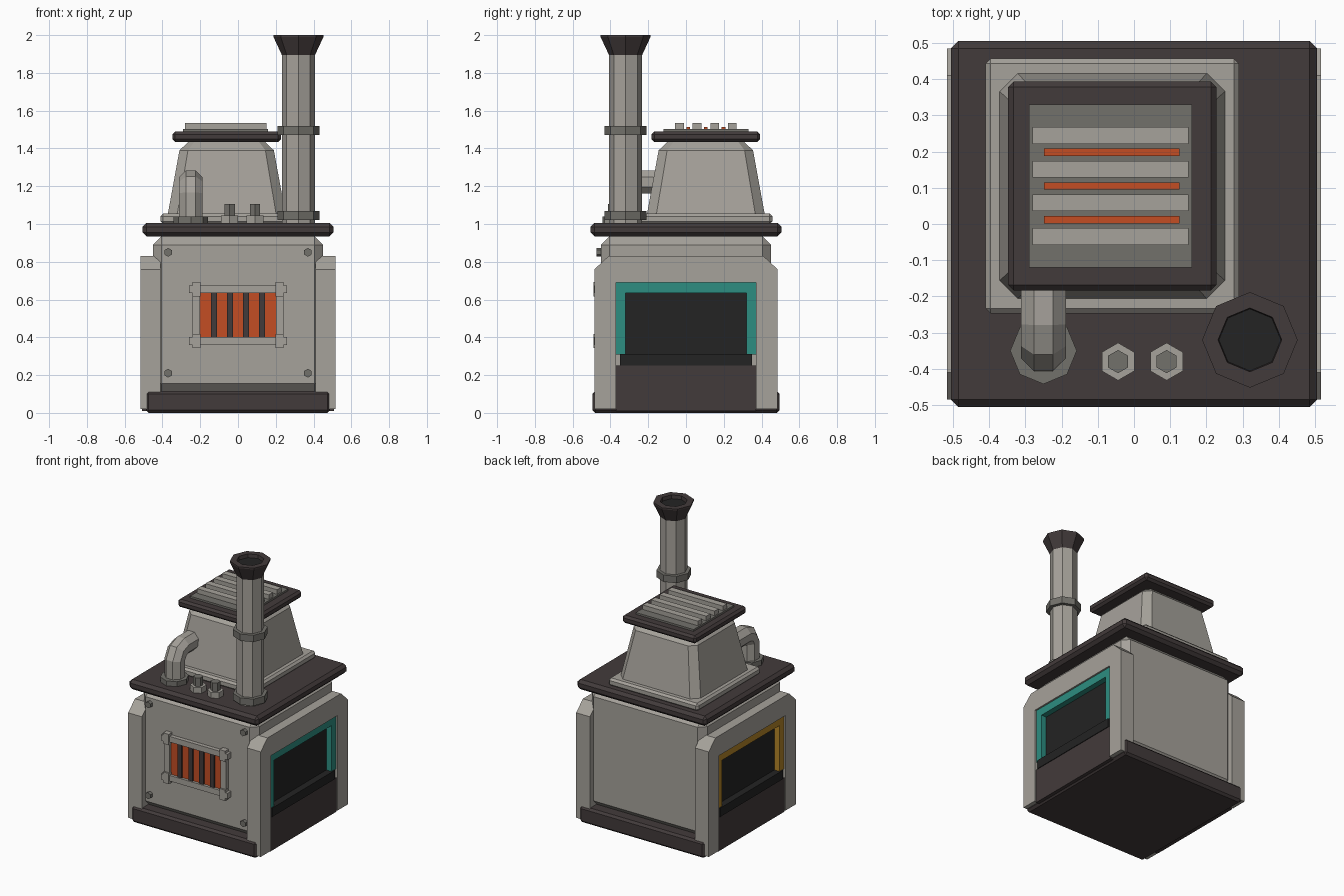
import bpy, bmesh
from math import pi, cos, sin, atan2

old = bpy.data.objects.get("Cube")
if old:
    bpy.data.objects.remove(old, do_unlink=True)


def material(name, r, g, b):
    m = bpy.data.materials.new(name)
    m.use_nodes = True
    m.diffuse_color = (r, g, b, 1)
    m.node_tree.nodes["Principled BSDF"].inputs["Base Color"].default_value = (r, g, b, 1)
    return m


PALE = material("pale_grey", .38, .36, .325)
MID = material("mid_grey", .17, .165, .148)
BROWN = material("dark_brown", .055, .043, .043)
BLACK = material("soot_black", .017, .017, .017)
ORANGE = material("glowing_orange", .55, .075, .017)
TEAL = material("teal", .026, .27, .22)
YELLOW = material("mustard_yellow", .45, .23, .02)


def finish(name, bm, mat, bevel=0):
    bmesh.ops.recalc_face_normals(bm, faces=bm.faces)
    me = bpy.data.meshes.new(name)
    bm.to_mesh(me)
    bm.free()
    me.materials.append(mat)
    ob = bpy.data.objects.new(name, me)
    bpy.context.collection.objects.link(ob)
    if bevel:
        mod = ob.modifiers.new("Bevel", 'BEVEL')
        mod.width = bevel
        mod.segments = 1
    return ob


def box(name, mat, x, y, z, bevel=0):
    """Box from (min, max) ranges."""
    bm = bmesh.new()
    bmesh.ops.create_cube(bm, size=1)
    for v in bm.verts:
        v.co = [lo + (c + .5) * (hi - lo) for c, (lo, hi) in zip(v.co, (x, y, z))]
    return finish(name, bm, mat, bevel)


def loft(name, mat, rings):
    """Skin a list of equal point rings and cap both ends."""
    bm = bmesh.new()
    rows = [[bm.verts.new(p) for p in ring] for ring in rings]
    n = len(rows[0])
    for a, b in zip(rows, rows[1:]):
        for i in range(n):
            j = (i + 1) % n
            bm.faces.new((a[i], a[j], b[j], b[i]))
    bm.faces.new(rows[0])
    bm.faces.new(rows[-1])
    return finish(name, bm, mat)


def lathe(name, mat, x, y, profile, sides=8, turn=0):
    """Upright faceted solid from (radius, height) pairs."""
    angles = [turn + 2 * pi * i / sides for i in range(sides)]
    return loft(name, mat, [[(x + r * cos(a), y + r * sin(a), z) for a in angles]
                            for r, z in profile])


# Main body, base and lid
box("body", PALE, (-.45, .45), (-.45, .45), (.11, .935), .045)
box("base", BROWN, (-.488, .488), (-.495, .495), (0, .115), .015)
box("lid", BROWN, (-.505, .505), (-.505, .505), (.935, 1.005), .02)

# Side housings with a framed, recessed window
outline = [(-.485, .02), (-.485, .76), (-.41, .83), (.41, .83), (.485, .76),
           (.485, .02), (.37, .02), (.37, .69), (-.37, .69), (-.37, .02)]
for side, s, trim in (("left", 1, TEAL), ("right", -1, YELLOW)):
    def span(a, b):
        return tuple(sorted((s * a, s * b)))
    loft(side + "_housing", PALE, [[(s * x, y, z) for y, z in outline] for x in (.41, .517)])
    box(side + "_window", BLACK, span(.44, .465), (-.33, .33), (.3, .64))
    box(side + "_window_top_trim", trim, span(.44, .505), (-.37, .37), (.635, .69))
    for end, e in (("back", 1), ("front", -1)):
        box(f"{side}_window_{end}_trim", trim, span(.44, .505),
            tuple(sorted((e * .32, e * .37))), (.31, .635))
    box(side + "_window_sill", BLACK, span(.44, .513), (-.35, .35), (.25, .312))
    box(side + "_lower_panel", BROWN, span(.44, .508), (-.37, .37), (.01, .25))

# Front vent: glow, bars and a frame with overlapping ends
box("vent_glow", ORANGE, (-.2, .2), (-.459, -.445), (.4, .635))
for i in range(4):
    x = (i - 1.5) * .085
    box(f"vent_bar_{i + 1}", BROWN, (x - .016, x + .016), (-.47, -.45), (.4, .635))
for s in (-1, 1):
    box("vent_frame_upright", PALE, tuple(sorted((s * .2, s * .24))), (-.478, -.445), (.36, .675))
    z = .518 + s * .1375
    box("vent_frame_rail", PALE, (-.24, .24), (-.478, -.445), (z - .02, z + .02))
    for t in (-1, 1):
        x = t * .22
        box("vent_corner_tall", PALE, (x - .022, x + .022), (-.489, -.445), (z - .038, z + .038))
        box("vent_corner_wide", PALE, (x - .04, x + .02), (-.488, -.445), (z - .02, z + .02)) if t < 0 else \
            box("vent_corner_wide", PALE, (x - .02, x + .04), (-.488, -.445), (z - .02, z + .02))
    # Bolts at the corners of the front
    for z in (.21, .85):
        ring = [(s * .37 + .023 * sin(i * pi / 3), z + .023 * cos(i * pi / 3)) for i in range(6)]
        loft("front_bolt", MID, [[(x, y, h) for x, h in ring] for y in (-.44, -.475)])

# Tapered hood on a plinth
HX, HY = -.06, .105


def square_ring(half, cut, z):
    k = half - cut
    pts = [(half, -k), (half, k), (k, half), (-k, half),
           (-half, k), (-half, -k), (-k, -half), (k, -half)]
    return [(HX + x, HY + y, z) for x, y in pts]


def around(c, half):
    return (c - half, c + half)


box("hood_plinth", PALE, around(HX, .35), around(HY, .352), (1, 1.055), .014)
loft("hood", PALE, [square_ring(.312, .05, 1.05), square_ring(.25, .045, 1.39),
                    square_ring(.2, .03, 1.437)])
box("hood_cap", BROWN, around(HX, .288), around(HY, .288), (1.435, 1.49), .015)
box("top_grille_plate", MID, around(HX - .005, .225), around(HY, .225), (1.485, 1.503))
for i in range(4):
    box(f"top_slat_{i + 1}", PALE, around(HX - .005, .215),
        around(HY + (i - 1.5) * .093, .023), (1.5, 1.535))
for i in range(3):
    box(f"top_glow_{i + 1}", ORANGE, around(HX - .002, .187),
        around(HY + (i - 1) * .093, .01), (1.5, 1.514))

# Chimney with collars and a hollow flared mouth
CX, CY = .32, -.32
lathe("chimney_pipe", PALE, CX, CY, [(.088, 1), (.088, 1.91)])
for z in (1.02, 1.47):
    lathe("chimney_collar", MID, CX, CY, [(.112, z), (.112, z + .048)])
lathe("chimney_mouth", BROWN, CX, CY, [(.088, 1.895), (.132, 1.99), (.132, 2), (.088, 2), (.085, 1.97)])
lathe("chimney_hole", BLACK, CX, CY, [(.086, 1.96), (.086, 1.975)])

# Bent pipe running into the hood
path = [(-.345, 1), (-.345, 1.16), (-.32, 1.205), (-.275, 1.222), (-.08, 1.222)]
rings = []
for i, (y, z) in enumerate(path):
    (y0, z0), (y1, z1) = path[max(i - 1, 0)], path[min(i + 1, len(path) - 1)]
    a = atan2(z1 - z0, y1 - y0)
    rings.append([(-.25 + .067 * cos(t), y - .067 * sin(t) * sin(a), z + .067 * sin(t) * cos(a))
                  for t in [(k + .5) * pi / 4 for k in range(8)]])
loft("bent_pipe", PALE, rings)
lathe("bent_pipe_collar", MID, -.25, -.35, [(.092, 1), (.092, 1.04)])

# Hexagonal valves on the lid
for x in (-.044, .09):
    lathe("valve_nut", PALE, x, -.38, [(.052, 1), (.052, 1.045)], 6, pi / 6)
    lathe("valve_stem", MID, x, -.38, [(.032, 1.04), (.032, 1.105)], 6, pi / 6)
